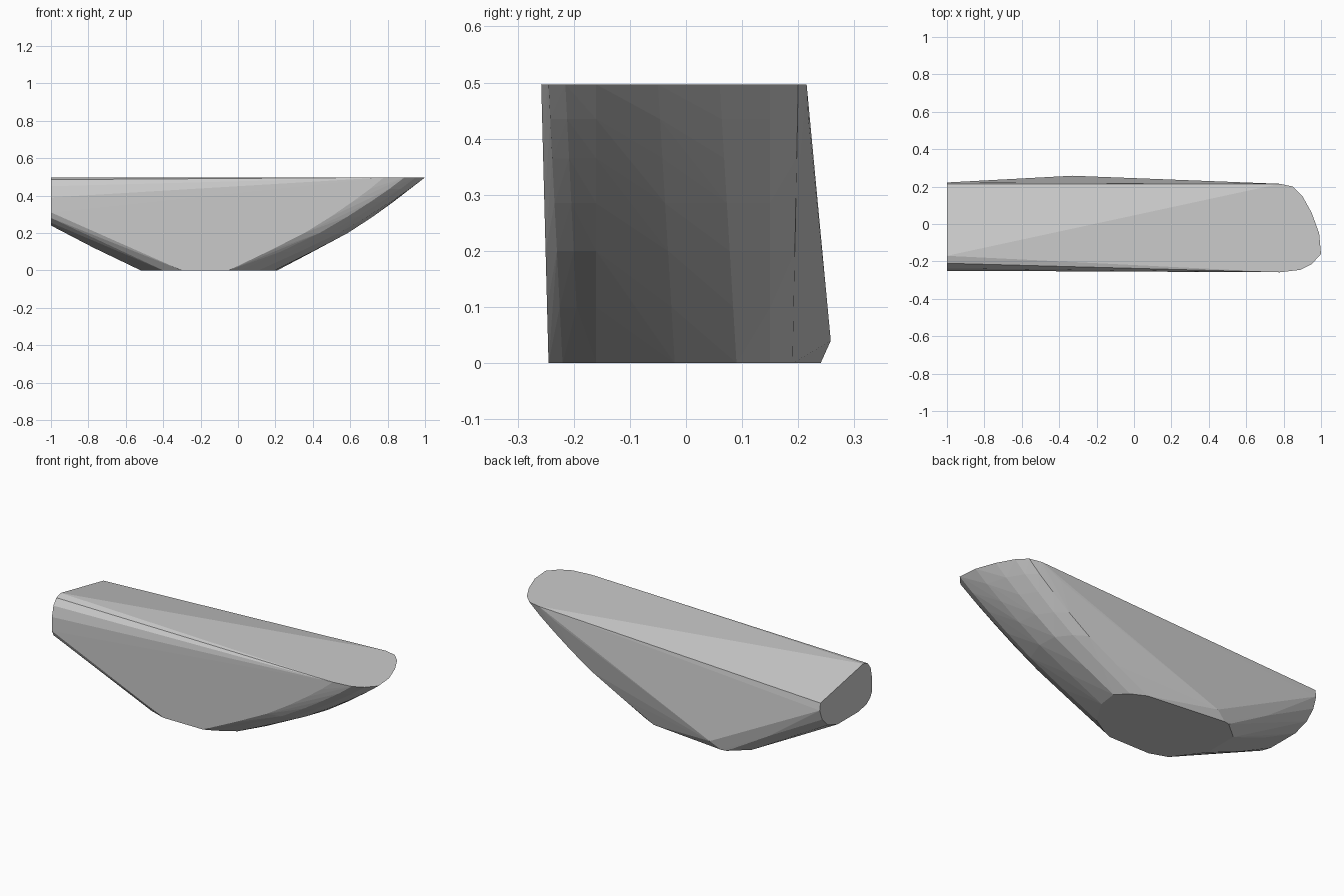
import bpy, bmesh

if "Cube" in bpy.data.objects:
    bpy.data.objects.remove(bpy.data.objects["Cube"])

# Rounded prow: stem curve (x, z) swept across rim and floor outlines
stem = [(.21, 0), (.41, .1), (.6, .2), (.73, .285), (.84, .365), (.93, .435), (1, .497)]
rim = [(-.258, .22), (-.245, .11), (-.215, .05), (-.16, 0), (-.05, .01),
       (.06, .05), (.15, .1), (.2, .15), (.215, .22)]       # y, setback
floor = [(-.245, .26), (-.22, .2), (-.19, .15), (-.16, .1), (-.02, .015),
         (.09, 0), (.15, .06), (.19, .14), (.24, .6)]
points = []
for x, z in stem:
    t = z / .497
    for (y1, s1), (y0, s0) in zip(rim, floor):
        points.append((x - s0 * (1 - t) - s1 * t, y0 * (1 - t) + y1 * t, z))

# Cut left end, with rounded front edge and a sloping top
end = [(-.17, .497), (-.21, .485), (-.237, .45), (-.25, .39), (-.25, .31), (-.235, .28),
       (-.2, .255), (-.13, .24), (.06, .24), (.15, .27), (.2, .32), (.222, .38), (.215, .42)]
points += [(-1, y, z) for y, z in end]

# Left half of the floor and the low ridge on the back wall
points += [(-.3, -.245, 0), (-.4, -.21, 0), (-.52, -.05, 0), (-.52, .15, 0), (-.42, .235, 0),
           (-.33, .258, .04), (-.68, .225, .15), (-.77, -.1, .12), (-.77, .08, .12)]

# Convex body
bm = bmesh.new()
for p in points:
    bm.verts.new(p)
hull = bmesh.ops.convex_hull(bm, input=bm.verts[:])
bmesh.ops.delete(bm, geom=[v for v in bm.verts if not v.link_faces], context='VERTS')
bmesh.ops.dissolve_limit(bm, angle_limit=.01, verts=bm.verts[:], edges=bm.edges[:])
bmesh.ops.recalc_face_normals(bm, faces=bm.faces[:])
mesh = bpy.data.meshes.new("hull_body")
bm.to_mesh(mesh)
bm.free()
body = bpy.data.objects.new("hull_body", mesh)
bpy.context.collection.objects.link(body)
